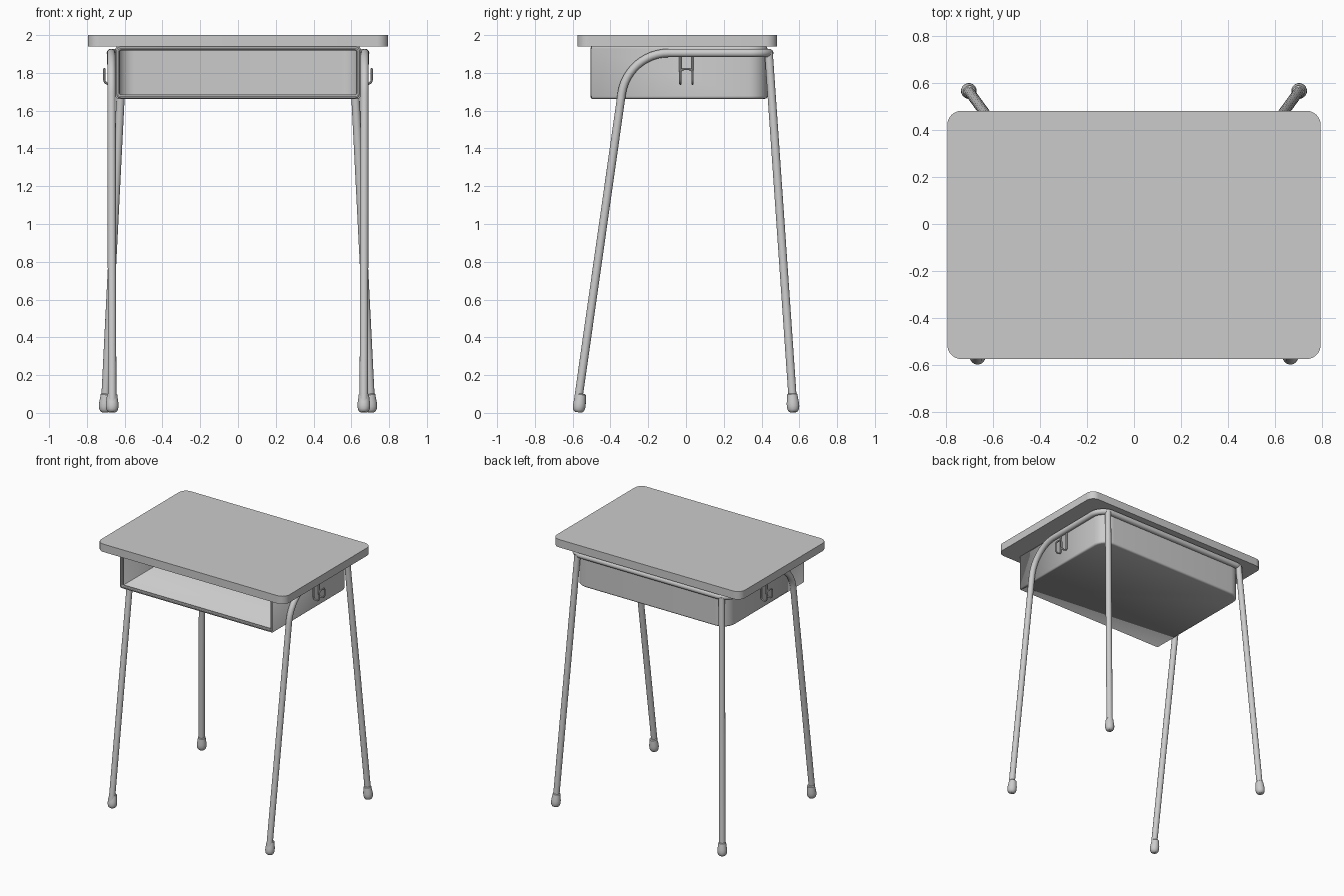
import bpy, bmesh, math
from mathutils import Vector

if "Cube" in bpy.data.objects:
    bpy.data.objects.remove(bpy.data.objects["Cube"])


def fillet(pts, radii, n=8, closed=False):
    """Round the corners of a 3D polyline with arcs."""
    pts = [Vector(p) for p in pts]
    out = []
    for i, p in enumerate(pts):
        r = radii[i]
        if r == 0 or (not closed and i in (0, len(pts) - 1)):
            out.append(p)
            continue
        u = (pts[i - 1] - p).normalized()
        v = (pts[(i + 1) % len(pts)] - p).normalized()
        half = u.angle(v) / 2
        d = r / math.tan(half)
        c = p + (u + v).normalized() * (r / math.sin(half))
        a, b = p + u * d - c, p + v * d - c
        out += [c + a.normalized().slerp(b.normalized(), k / n) * r for k in range(n + 1)]
    return out


def smooth(ob, angle=35):
    bpy.ops.object.select_all(action='DESELECT')
    ob.select_set(True)
    bpy.context.view_layer.objects.active = ob
    if ob.type == 'CURVE':
        bpy.ops.object.convert(target='MESH')
    bpy.ops.object.shade_smooth_by_angle(angle=math.radians(angle))


def tube(name, pts, radius, closed=False, res=6):
    """Sweep a round section along pts; radius is a number or one per point."""
    cu = bpy.data.curves.new(name, 'CURVE')
    cu.dimensions = '3D'
    cu.bevel_depth = 1.0
    cu.bevel_resolution = res
    cu.use_fill_caps = True
    sp = cu.splines.new('POLY')
    sp.points.add(len(pts) - 1)
    for i, p in enumerate(pts):
        sp.points[i].co = (*p, 1)
        sp.points[i].radius = radius[i] if isinstance(radius, list) else radius
    sp.use_cyclic_u = closed
    ob = bpy.data.objects.new(name, cu)
    bpy.context.collection.objects.link(ob)
    smooth(ob)
    return ob


def prism(name, outline, z0, z1, open_last=False):
    """Extrude a clockwise outline; open_last leaves the closing side open."""
    bm = bmesh.new()
    lo = [bm.verts.new((p[0], p[1], z0)) for p in outline]
    hi = [bm.verts.new((p[0], p[1], z1)) for p in outline]
    bm.faces.new(lo)
    bm.faces.new(hi[::-1])
    n = len(lo)
    for i in range(n - 1 if open_last else n):
        j = (i + 1) % n
        bm.faces.new((lo[i], hi[i], hi[j], lo[j]))
    me = bpy.data.meshes.new(name)
    bm.to_mesh(me)
    bm.free()
    ob = bpy.data.objects.new(name, me)
    bpy.context.collection.objects.link(ob)
    smooth(ob)
    return ob


# Desk top with rounded corners
top = [(-.795, -.575, 0), (-.795, .482, 0), (.795, .482, 0), (.795, -.575, 0)]
prism("desk_top", fillet(top, [.06] * 4, closed=True), 1.94, 2.0)

# Open-fronted storage tray, back corners rounded
tray_path = [(-.648, -.5, 0), (-.648, .431, 0), (.648, .431, 0), (.648, -.5, 0)]
tray = prism("storage_tray", fillet(tray_path, [0, .1, .1, 0]), 1.663, 1.941, True)
bev = tray.modifiers.new("edge", 'BEVEL')
bev.width, bev.segments, bev.limit_method = .012, 3, 'ANGLE'
bev.angle_limit = math.radians(40)
sol = tray.modifiers.new("wall", 'SOLIDIFY')
sol.thickness, sol.offset = .012, -1

# Rolled rim around the tray opening
rim = [(-.636, -.494, 1.675), (-.636, -.494, 1.93), (.636, -.494, 1.93), (.636, -.494, 1.675)]
tube("tray_rim", fillet(rim, [.016] * 4, 4, True), .012, True, 3)

# Bent tube: front legs, side rails and back rail in one run
T = .022
half = [(.666, -.575, .04), (.67, -.31, 1.905), (.674, .441, 1.905)]
path = half + [(-x, y, z) for x, y, z in reversed(half)]
tube("front_legs_and_rail", fillet(path, [0, .25, .1, .1, .25, 0], 12), T)

# Back legs, feet and bag hooks on both sides
foot = [(.016, 0), (.025, .005), (.031, .016), (.0335, .032), (.033, .05), (.029, .078), (.027, .095), (.022, .1)]
for s, side in ((1, "right"), (-1, "left")):
    tube("back_leg_" + side, [(s * .61, .438, 1.905), (s * .704, .567, .04)], T)
    for label, base, head in (("front", (s * .666, -.57, .003), (s * .67, -.31, 1.905)),
                              ("back", (s * .705, .569, .003), (s * .61, .438, 1.905))):
        b = Vector(base)
        d = (Vector(head) - b).normalized()
        tube(f"{label}_foot_{side}", [b + d * h for r, h in foot], [r for r, h in foot])
    # Wire hook: down the tray side, up and across
    a = [(s * .66, -.03, 1.89), (s * .66, -.03, 1.742), (s * .708, -.03, 1.742), (s * .708, -.03, 1.82)]
    wire = a + [(x, .035, z) for x, y, z in reversed(a)]
    tube("bag_hook_" + side, fillet(wire, [0, .023, .023, .018, .018, .023, .023, 0], 5), .006, res=2)
